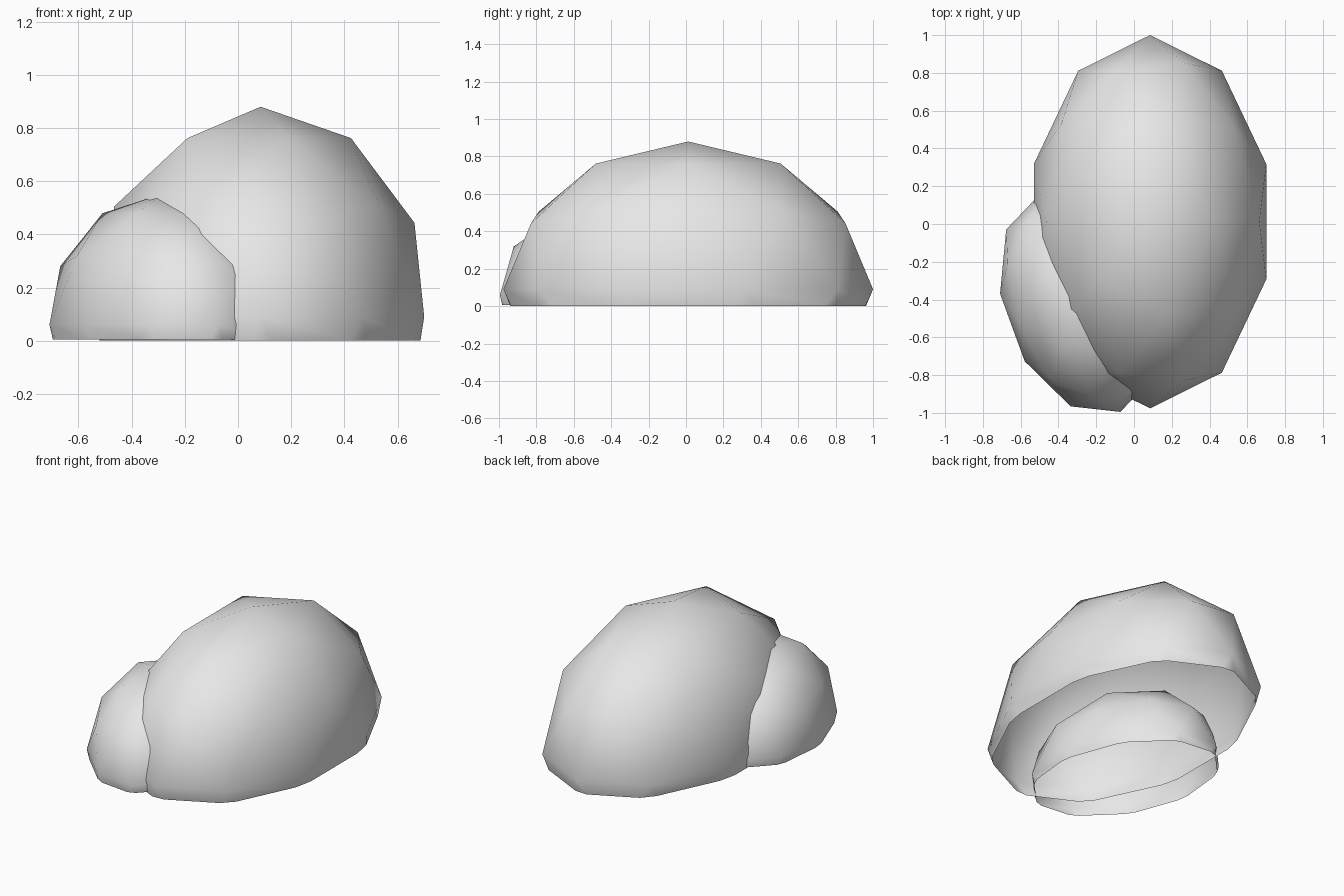
import bpy
import bmesh
from math import radians
from mathutils import Matrix, Vector

cube = bpy.data.objects.get("Cube")
if cube:
    bpy.data.objects.remove(cube, do_unlink=True)

stone = bpy.data.materials.new("stone grey")
stone.use_nodes = True
GREY = (0.8, 0.8, 0.8, 1.0)
stone.diffuse_color = GREY
stone.node_tree.nodes["Principled BSDF"].inputs["Base Color"].default_value = GREY


def boulder(name, centre, radii, turn, floor):
    """Stretched low-poly ball, cut open at floor level."""
    bm = bmesh.new()
    bmesh.ops.create_icosphere(bm, subdivisions=2, radius=1)
    place = (Matrix.Translation(centre) @ Matrix.Rotation(radians(turn), 4, 'Z')
             @ Matrix.Diagonal((*radii, 1)))
    bm.transform(place)
    bmesh.ops.bisect_plane(bm, geom=bm.verts[:] + bm.edges[:] + bm.faces[:],
                           plane_co=Vector((0, 0, floor)), plane_no=Vector((0, 0, 1)),
                           clear_inner=True)
    for face in bm.faces:
        face.smooth = True
    mesh = bpy.data.meshes.new(name)
    bm.to_mesh(mesh)
    bm.free()
    mesh.materials.append(stone)
    obj = bpy.data.objects.new(name, mesh)
    bpy.context.collection.objects.link(obj)
    return obj


# Two hollow domes, the small one leaning into the large one
boulder("large_boulder", (0.085, 0.012, 0.09), (0.647, 0.988, 0.79), 0, 0)
boulder("small_boulder", (-0.283, -0.416, 0.06), (0.404, 0.616, 0.493), 20, 0.005)
